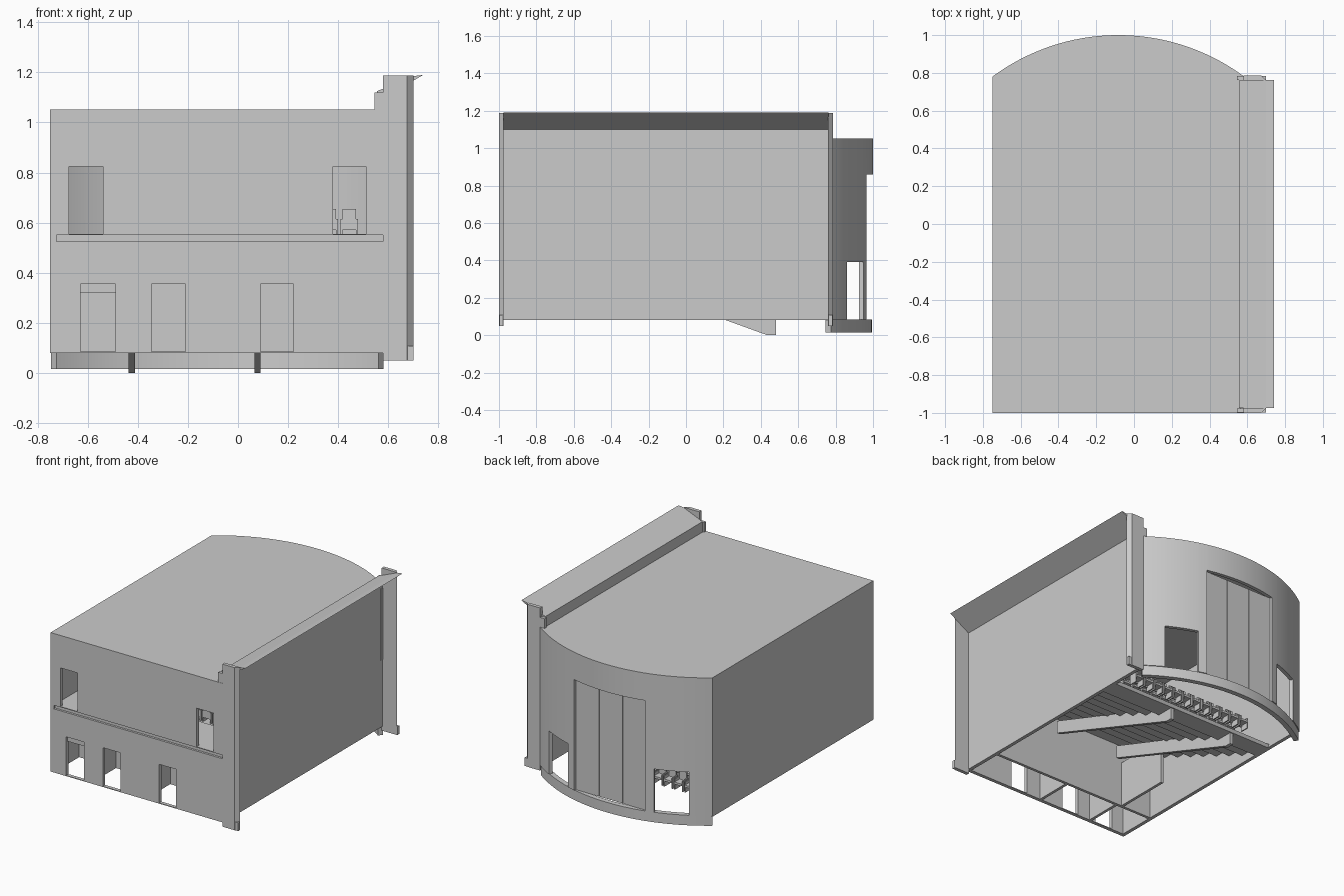
import bpy, bmesh, math

if "Cube" in bpy.data.objects:
    bpy.data.objects.remove(bpy.data.objects["Cube"])

CX, CY, R = -0.083, -0.121, 1.121      # circle of the bowed rear wall
XL, XR, T = -0.75, 0.585, 0.025


def finish(name, bm, smooth=False):
    bmesh.ops.recalc_face_normals(bm, faces=bm.faces)
    me = bpy.data.meshes.new(name)
    bm.to_mesh(me)
    bm.free()
    ob = bpy.data.objects.new(name, me)
    bpy.context.collection.objects.link(ob)
    if smooth:
        bpy.ops.object.select_all(action='DESELECT')
        ob.select_set(True)
        bpy.context.view_layer.objects.active = ob
        bpy.ops.object.shade_smooth_by_angle(angle=math.radians(30))
    return ob


def prism(name, pts, a, b, axis='z', smooth=False):
    """Extrude a 2D outline along an axis from a to b."""
    place = {'z': lambda p, h: (p[0], p[1], h),
             'y': lambda p, h: (p[0], h, p[1]),
             'x': lambda p, h: (h, p[0], p[1])}[axis]
    bm = bmesh.new()
    lo = [bm.verts.new(place(p, a)) for p in pts]
    hi = [bm.verts.new(place(p, b)) for p in pts]
    bm.faces.new(lo)
    bm.faces.new(hi)
    n = len(pts)
    for i in range(n):
        j = (i + 1) % n
        bm.faces.new((lo[i], lo[j], hi[j], hi[i]))
    return finish(name, bm, smooth)


def boxes(name, items):
    """One mesh from boxes given as x0, x1, y0, y1, z0, z1."""
    bm = bmesh.new()
    for x0, x1, y0, y1, z0, z1 in items:
        vs = bmesh.ops.create_cube(bm, size=1)['verts']
        for v in vs:
            v.co.x = x1 if v.co.x > 0 else x0
            v.co.y = y1 if v.co.y > 0 else y0
            v.co.z = z1 if v.co.z > 0 else z0
    return finish(name, bm)


def panel(name, us, z0, z1, holes, pos, smooth=False):
    """Thick wall with rectangular holes (u0, u1, z0, z1)."""
    us = sorted(set(us) | {u for h in holes for u in h[:2]})
    zs = sorted({z0, z1} | {z for h in holes for z in h[2:]})
    bm = bmesh.new()
    cache, edges = {}, {}

    def vert(k, t):
        if (k, t) not in cache:
            cache[k, t] = bm.verts.new(pos(us[k[0]], zs[k[1]], t))
        return cache[k, t]

    for i in range(len(us) - 1):
        for j in range(len(zs) - 1):
            u, z = (us[i] + us[i + 1]) / 2, (zs[j] + zs[j + 1]) / 2
            if any(h[0] < u < h[1] and h[2] < z < h[3] for h in holes):
                continue
            ks = [(i, j), (i + 1, j), (i + 1, j + 1), (i, j + 1)]
            for t in (0, 1):
                bm.faces.new([vert(k, t) for k in ks])
            for a, b in zip(ks, ks[1:] + ks[:1]):
                key = tuple(sorted((a, b)))
                edges[key] = edges.get(key, 0) + 1
    for (a, b), n in edges.items():
        if n == 1:
            bm.faces.new((vert(a, 0), vert(b, 0), vert(b, 1), vert(a, 1)))
    return finish(name, bm, smooth)


def arc_pos(r_out, thick):
    def pos(x, z, t):
        r = r_out - t * thick
        a = math.asin(max(-1, min(1, (x - CX) / R)))
        return (CX + r * math.sin(a), CY + r * math.cos(a), z)
    return pos


def flat_pos(x, z, t):
    return (x, -1 + t * T, z)


arc_x = [XL + (XR - XL) * i / 40 for i in range(41)]

# Rear bowed wall with two side doors and a tall central window
panel('curved_rear_wall', arc_x, 0.085, 1.05,
      [(-0.36, 0.19, 0.085, 0.86), (0.25, 0.46, 0.085, 0.39), (-0.626, -0.416, 0.085, 0.39)],
      arc_pos(R, T), True)
panel('curved_plinth', arc_x, 0.015, 0.085, [], arc_pos(R - 0.006, 0.035), True)

# Three tall window panes
w = 0.55 / 3
boxes('tall_window_panes', [(-0.36 + w * i + 0.001, -0.36 + w * (i + 1) - 0.001,
                             0.94, 0.95, 0.085, 0.86) for i in range(3)])

# Front wall, split by the floor groove
panel('front_wall_lower', [XL, XR], 0.08, 0.525,
      [(-0.63, -0.49, 0.085, 0.355), (-0.345, -0.21, 0.085, 0.355),
       (0.09, 0.222, 0.085, 0.355)], flat_pos)
panel('front_wall_upper', [XL, XR], 0.55, 1.05,
      [(-0.675, -0.54, 0.555, 0.825), (0.38, 0.512, 0.555, 0.825)], flat_pos)
boxes('door_transom', [(-0.63, -0.49, -0.985, -0.978, 0.318, 0.355)])

# Side walls
boxes('left_wall', [(XL, XL + T, -0.999, 0.779, 0.08, 1.05)])
boxes('right_wall', [(XR - T, XR, -0.98, 0.765, 0.08, 1.10)])
boxes('right_wall_strip', [(XR, XR + 0.004, 0.74, 0.766, 0.55, 1.05)])

# Roof slab
outline = [(XL, -1), (XR, -1)] + [arc_pos(R, 0)(x, 0, 0)[:2] for x in reversed(arc_x)]
prism('roof', outline, 1.02, 1.052)

# Flared parapet on the right side
prism('parapet', [(0.555, 1.04), (0.555, 1.125), (0.70, 1.185), (0.74, 1.19), (XR, 1.10)],
      -0.975, 0.762, 'y')

# Pilasters at both ends of the right wall
for name, y, s in (('front', -1.0, 1), ('rear', 0.785, -1)):
    prism(name + '_pilaster', [(0.58, y), (0.675, y), (0.70, y + s * 0.025),
                               (0.58, y + s * 0.025)], 0.05, 1.187)
    ya, yb = sorted((y + s * 0.002, y + s * 0.022))
    boxes(name + '_pilaster_trim', [(0.58, 0.70, ya, yb, 0.05, 0.108),
                                    (0.545, 0.59, ya, yb, 1.05, 1.12)])

# Upper floor and lobby partitions
boxes('upper_floor', [(XL + 0.004, XR - 0.004, -0.985, -0.67, 0.524, 0.551)])
boxes('lobby_partitions', [(XL + T, XR - T, -0.72, -0.70, 0.08, 0.525),
                           (-0.46, -0.44, -0.98, -0.72, 0.08, 0.525),
                           (-0.04, -0.02, -0.98, -0.72, 0.08, 0.525),
                           (-0.50, -0.48, -0.70, -0.30, 0.08, 0.40)])

# Raked auditorium steps with a sawtooth underside
top = []
for i in range(9):
    z = 0.10 + 0.055 * i
    top += [(0.5 - 0.13 * i, z), (0.5 - 0.13 * (i + 1), z)]
under = [(y - 0.012, z - 0.02) for y, z in reversed(top)]
prism('raked_steps', top + under, XL + T, XR - T, 'x')

# Sloped beams below the steps
for n, x in (('left', -0.437), ('right', 0.065)):
    prism(n + '_stringer', [(0.48, 0.085), (0.48, 0.0), (0.435, 0.0), (-0.67, 0.40),
                            (-0.67, 0.49)], x, x + 0.025, 'x')

# Rows of seats facing the rear
for i in range(-1, 9):
    y, z = 0.43 - 0.13 * i, max(0.085, 0.10 + 0.055 * i)
    parts = []
    for k in range(12):
        x = -0.47 + 0.08 * k
        parts += [(x + 0.008, x + 0.062, y - 0.02, y + 0.035, z + 0.04, z + 0.055),
                  (x + 0.008, x + 0.062, y - 0.032, y - 0.02, z + 0.03, z + 0.115)]
        parts += [(a, a + 0.008, y - 0.03, y + 0.03, z, z + 0.075) for a in (x, x + 0.062)]
    boxes('seat_row_%d' % (i + 2), parts)
